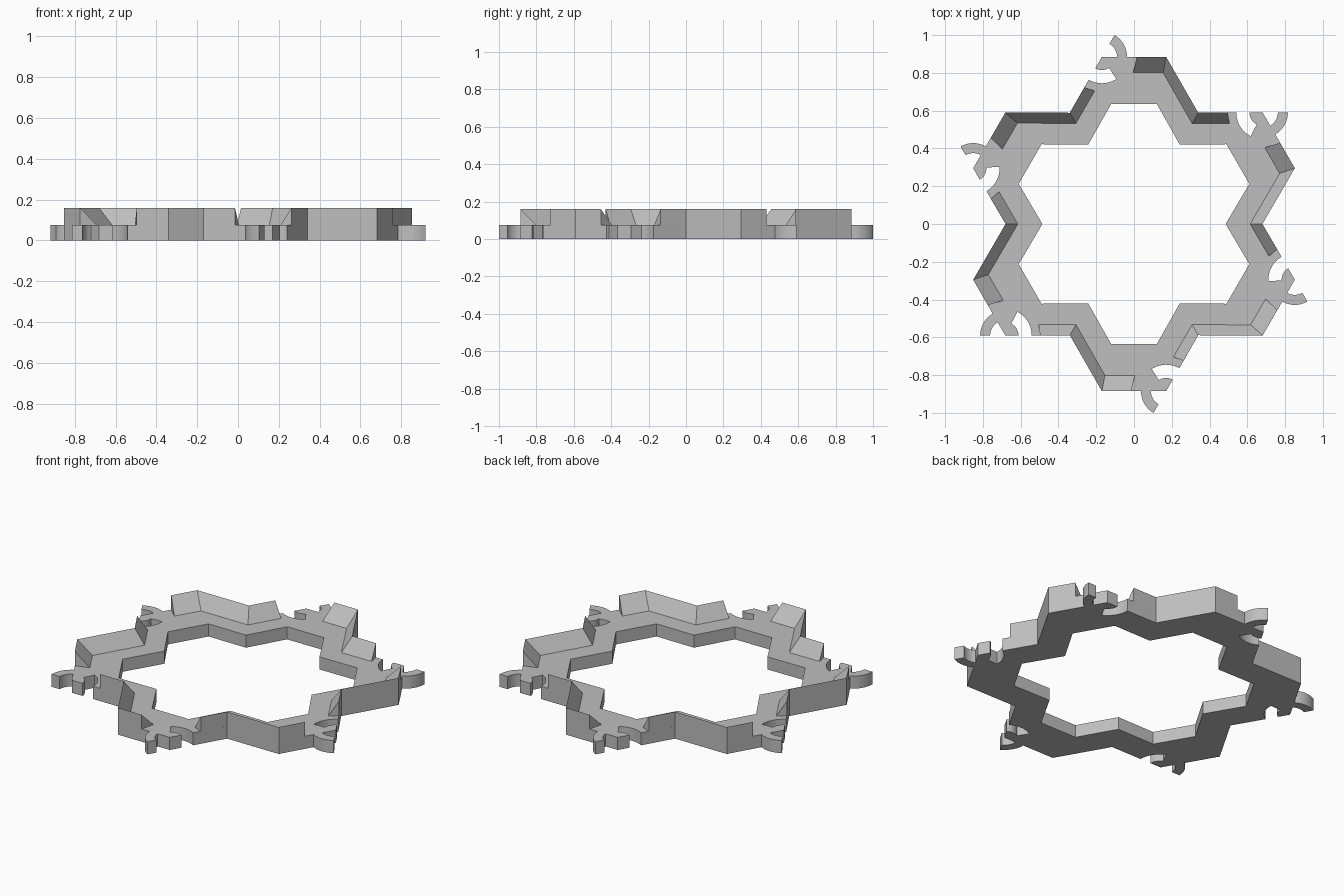
import bpy
import bmesh
from math import cos, sin, radians, pi
from mathutils import Vector, Matrix

if "Cube" in bpy.data.objects:
    bpy.data.objects.remove(bpy.data.objects["Cube"])

FLOOR_Z, TOP_Z = 0.075, 0.16
# Outline corners for the point of the star that faces the back
TIP_OUT, VALLEY_OUT = Vector((0.17, 0.885)), Vector((0.34, 0.589))
TIP_IN, VALLEY_IN = Vector((0.121, 0.635)), Vector((0.2425, 0.42))
TIP_FOOT = TIP_OUT.lerp(TIP_IN, 1 / 3)
VALLEY_FOOT = VALLEY_OUT.lerp(VALLEY_IN, 1 / 3)
PIVOT = Vector((-TIP_OUT.x, TIP_OUT.y))      # centre of hook and socket arcs
WALL_GAP = 0.185                             # radius kept clear of the wall


def mirror(p):
    return Vector((-p.x, p.y))


def turn(p, step):
    return Matrix.Rotation(step * pi / 3, 2) @ p


def polar(radius, degrees):
    a = radians(degrees)
    return PIVOT + radius * Vector((cos(a), sin(a)))


def arc(radius, start, end, steps=12):
    return [polar(radius, start + (end - start) * i / steps) for i in range(steps + 1)]


grey = bpy.data.materials.new("light grey")
grey.use_nodes = True
grey.diffuse_color = (0.52, 0.52, 0.52, 1)
grey.node_tree.nodes["Principled BSDF"].inputs["Base Color"].default_value = (0.52, 0.52, 0.52, 1)


def finish(bm, name):
    bmesh.ops.recalc_face_normals(bm, faces=bm.faces[:])
    mesh = bpy.data.meshes.new(name)
    bm.to_mesh(mesh)
    bm.free()
    mesh.materials.append(grey)
    obj = bpy.data.objects.new(name, mesh)
    bpy.context.collection.objects.link(obj)
    return obj


def edge_loop(bm, points):
    verts = [bm.verts.new((p.x, p.y, 0)) for p in points]
    return [bm.edges.new((v, verts[i - 1])) for i, v in enumerate(verts)]


# Star shaped floor with a hook and a curved socket on every point
outer, inner = [], []
for step in range(6):
    sector = [VALLEY_OUT, TIP_OUT]
    sector += arc(0.133, 0, 60) + arc(0.08, 60, 0)
    sector += [PIVOT]
    sector += arc(0.07, 240, 303) + arc(0.14, 303, 240)
    outer += [turn(p, step) for p in sector]
    inner += [turn(p, step) for p in (VALLEY_IN, TIP_IN, mirror(TIP_IN))]

bm = bmesh.new()
edges = edge_loop(bm, outer) + edge_loop(bm, inner)
bmesh.ops.triangle_fill(bm, edges=edges, use_beauty=True, use_dissolve=False, normal=(0, 0, 1))
extruded = bmesh.ops.extrude_face_region(bm, geom=bm.faces[:], use_keep_orig=True)
lifted = [g for g in extruded["geom"] if isinstance(g, bmesh.types.BMVert)]
bmesh.ops.translate(bm, verts=lifted, vec=(0, 0, FLOOR_Z))
floor = finish(bm, "star_floor_with_hooks")

# Sloped rim walls running between the clips
edge_dir = (mirror(VALLEY_OUT) - PIVOT).normalized()
inward = Vector((-edge_dir.y, edge_dir.x))
depth = (mirror(VALLEY_FOOT) - PIVOT).dot(inward)
drop = TIP_OUT.y - TIP_FOOT.y
hook_end = (PIVOT + Vector((WALL_GAP, 0)),
            PIVOT + Vector(((WALL_GAP ** 2 - drop ** 2) ** 0.5, -drop)))
socket_end = (PIVOT + edge_dir * WALL_GAP,
              PIVOT + edge_dir * (WALL_GAP ** 2 - depth ** 2) ** 0.5 + inward * depth)
run = [hook_end, (TIP_OUT, TIP_FOOT), (VALLEY_OUT, VALLEY_FOOT),
       tuple(turn(p, -1) for p in socket_end)]

bm = bmesh.new()
for step in range(6):
    sections = []
    for ridge, foot in run:
        r, f = turn(ridge, step), turn(foot, step)
        sections.append([bm.verts.new((r.x, r.y, FLOOR_Z)),
                         bm.verts.new((r.x, r.y, TOP_Z)),
                         bm.verts.new((f.x, f.y, FLOOR_Z))])
    for a, b in zip(sections, sections[1:]):
        for i in range(3):
            bm.faces.new((a[i - 1], a[i], b[i], b[i - 1]))
    bm.faces.new(sections[0])
    bm.faces.new(sections[-1])
wall = finish(bm, "sloped_rim_walls")

# Smooth only the curved clip sides
bpy.ops.object.select_all(action='DESELECT')
floor.select_set(True)
bpy.context.view_layer.objects.active = floor
bpy.ops.object.shade_smooth_by_angle(angle=radians(20))
